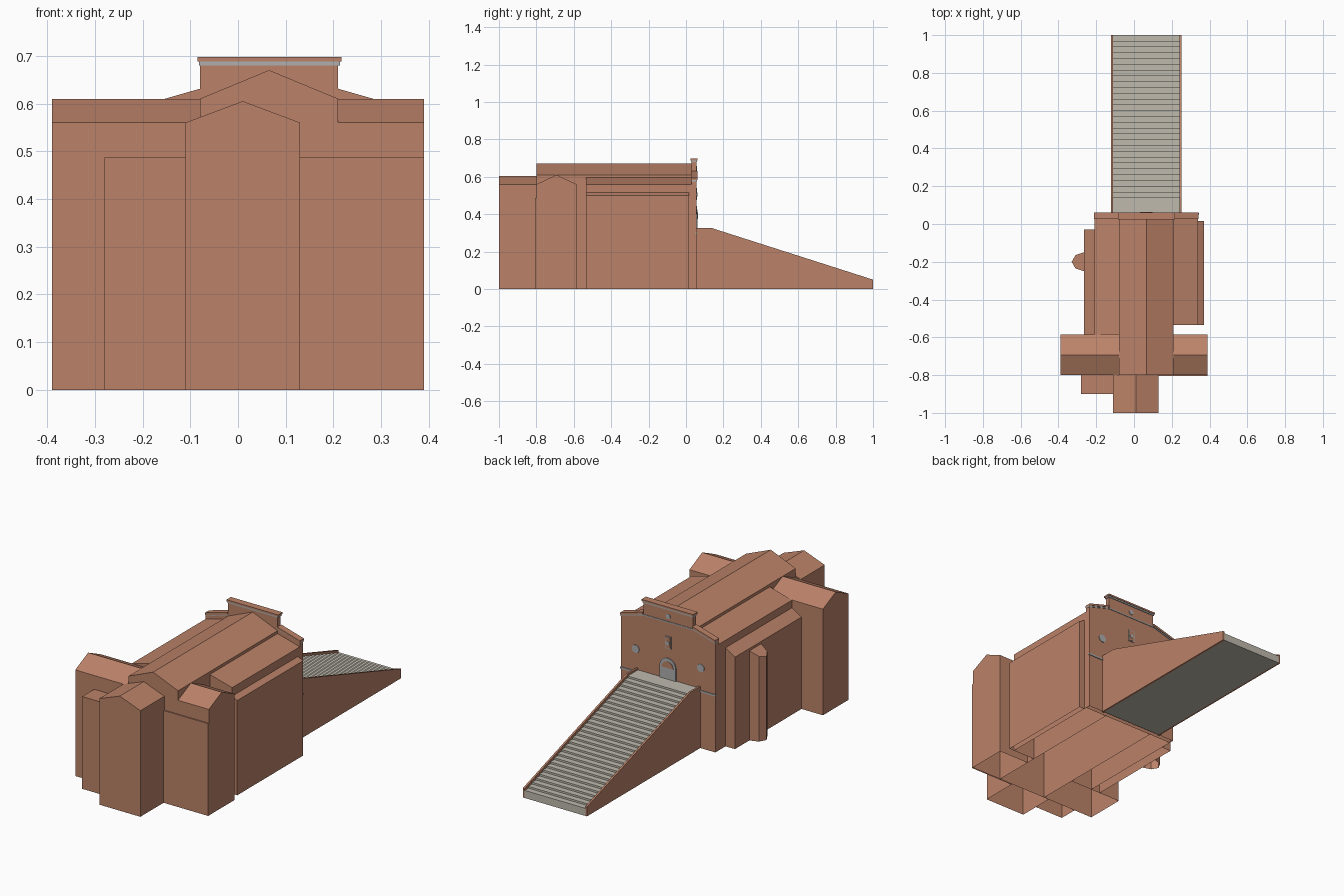
import bpy, bmesh
from math import sin, cos, pi

cube = bpy.data.objects.get("Cube")
if cube:
    bpy.data.objects.remove(cube, do_unlink=True)


def material(name, rgb):
    m = bpy.data.materials.new(name)
    m.use_nodes = True
    m.diffuse_color = (*rgb, 1)
    m.node_tree.nodes["Principled BSDF"].inputs["Base Color"].default_value = (*rgb, 1)
    return m


BRICK = material("terracotta brick", (0.50, 0.225, 0.14))
STONE = material("stair stone", (0.52, 0.49, 0.42))
TRIM = material("grey trim", (0.42, 0.43, 0.42))


def prism(name, axis, outline, lo, hi, mat=BRICK, open_base=False):
    """Extrude a 2D outline along an axis; the outline uses the other two axes in order."""
    place = {"x": lambda a, b, t: (t, a, b),
             "y": lambda a, b, t: (a, t, b),
             "z": lambda a, b, t: (a, b, t)}[axis]
    bm = bmesh.new()
    ends = [[bm.verts.new(place(a, b, t)) for a, b in outline] for t in (lo, hi)]
    n = len(outline)
    for ring in ends:
        bm.faces.new(ring)
    for i in range(n):
        j = (i + 1) % n
        bm.faces.new((ends[0][i], ends[0][j], ends[1][j], ends[1][i]))
    bmesh.ops.recalc_face_normals(bm, faces=bm.faces)
    if open_base:
        base = [f for f in bm.faces if all(abs(v.co.z) < 1e-5 for v in f.verts)]
        bmesh.ops.delete(bm, geom=base, context="FACES_ONLY")
    mesh = bpy.data.meshes.new(name)
    bm.to_mesh(mesh)
    bm.free()
    mesh.materials.append(mat)
    ob = bpy.data.objects.new(name, mesh)
    bpy.context.collection.objects.link(ob)
    return ob


def box(name, x0, x1, y0, y1, z0, z1, mat=BRICK):
    return prism(name, "y", [(x0, z0), (x1, z0), (x1, z1), (x0, z1)], y0, y1, mat, z0 == 0)


def gable(a0, a1, eave, ridge):
    return [(a0, 0), (a1, 0), (a1, eave), ((a0 + a1) / 2, ridge), (a0, eave)]


def lean_to(name, inner, outer, y0, y1, z_in, z_out):
    prism(name, "y", [(inner, 0), (outer, 0), (outer, z_out), (inner, z_in)], y0, y1, BRICK, True)


def arc(cx, cz, r, sweep, steps):
    return [(cx + r * cos(sweep * i / steps), cz + r * sin(sweep * i / steps))
            for i in range(steps + 1)]


def disc(name, cx, cz, r, y0, y1, mat):
    prism(name, "y", arc(cx, cz, r, 2 * pi, 20)[:-1], y0, y1, mat)


# Nave, choir and transepts
prism("nave", "y", gable(-0.08, 0.21, 0.61, 0.67), -0.8, 0.035, BRICK, True)
prism("choir", "y", gable(-0.11, 0.13, 0.56, 0.605), -1, -0.8, BRICK, True)
for name, x0, x1 in (("transept_right", -0.39, -0.08), ("transept_left", 0.21, 0.39)):
    prism(name, "x", gable(-0.8, -0.585, 0.56, 0.61), x0, x1, BRICK, True)
box("transept_wall_thickening", 0.13, 0.39, -0.806, -0.8, 0, 0.487)
box("sacristy", -0.28, -0.11, -0.9, -0.8, 0, 0.487)

# Aisles and lower chapels with lean-to roofs
lean_to("aisle_right", -0.08, -0.21, -0.585, 0.035, 0.595, 0.56)
lean_to("aisle_left", 0.21, 0.34, -0.535, 0.035, 0.595, 0.56)
lean_to("chapels_right", -0.21, -0.265, -0.585, -0.03, 0.52, 0.485)
lean_to("chapels_left", 0.34, 0.37, -0.535, 0.015, 0.515, 0.50)

# Faceted stair turret with a sloping top
turret = prism("turret", "z", [(-0.265, -0.25), (-0.31, -0.235), (-0.33, -0.2),
                               (-0.31, -0.165), (-0.265, -0.15)], 0, 0.44, BRICK, True)
for v in turret.data.vertices:
    if v.co.z > 0.1:
        v.co.z += (v.co.x + 0.33) * 0.5

# Facade with raised centre
MID, FRONT = 0.065, 0.055
prism("facade", "y", [(-0.21, 0), (0.34, 0), (0.34, 0.583), (0.21, 0.62), (0.21, 0.685),
                      (-0.08, 0.685), (-0.08, 0.62), (-0.21, 0.583)], 0.03, FRONT, BRICK, True)
box("top_cornice", -0.085, 0.217, 0.025, 0.062, 0.688, 0.697)
box("top_cornice_moulding", -0.082, 0.214, 0.028, 0.059, 0.68, 0.688, TRIM)
for side, s in (("right", -1), ("left", 1)):
    inner, outer = MID + s * 0.145, MID + s * 0.277

    def sloped(name, low, high, y0, y1, mat):
        prism(name, "y", [(inner, 0.62 + low), (outer, 0.582 + low),
                          (outer, 0.582 + high), (inner, 0.62 + high)], y0, y1, mat)

    sloped("sloped_cornice_" + side, 0, 0.011, 0.027, 0.061, BRICK)
    sloped("sloped_moulding_" + side, -0.007, 0, 0.03, 0.058, TRIM)
    disc("round_window_" + side, MID + s * 0.19, 0.423, 0.021, FRONT, 0.058, TRIM)
    x0, x1 = sorted((MID + s * 0.185, MID + s * 0.278))
    box("string_course_" + side, x0, x1, 0.05, 0.059, 0.297, 0.306, TRIM)
box("attic_string_course", -0.08, 0.21, 0.05, 0.058, 0.612, 0.618, TRIM)

# Doorway, niche and attic roundel
prism("door_surround", "y", [(MID - 0.047, 0.315), (MID + 0.047, 0.315)]
      + arc(MID, 0.378, 0.047, pi, 12), FRONT, 0.061, TRIM)
prism("door_lunette", "y", arc(MID, 0.375, 0.034, pi, 12), 0.061, 0.063, BRICK)
box("niche_frame", MID - 0.018, MID + 0.018, FRONT, 0.058, 0.475, 0.54, TRIM)
box("niche_panel", MID - 0.014, MID + 0.014, 0.058, 0.06, 0.479, 0.536, BRICK)
disc("niche_roundel", MID, 0.505, 0.011, 0.06, 0.062, TRIM)
disc("attic_roundel", MID, 0.645, 0.013, FRONT, 0.058, TRIM)

# Long stair between two brick side walls
COUNT, TOP, LOW, START = 28, 0.315, 0.04, 0.14
run, rise = (1 - START) / COUNT, (TOP - LOW) / COUNT
steps = [(FRONT, 0), (FRONT, TOP), (START, TOP)]
for i in range(COUNT):
    z = TOP - rise * (i + 1)
    steps += [(START + run * i, z), (START + run * (i + 1), z)]
steps.append((1, 0))
prism("stair", "x", steps, -0.112, 0.242, STONE)
for side, x0 in (("right", -0.122), ("left", 0.242)):
    prism("stair_wall_" + side, "x", [(0.05, 0), (0.05, 0.325), (START, 0.325),
                                      (1, 0.05), (1, 0)], x0, x0 + 0.01)
